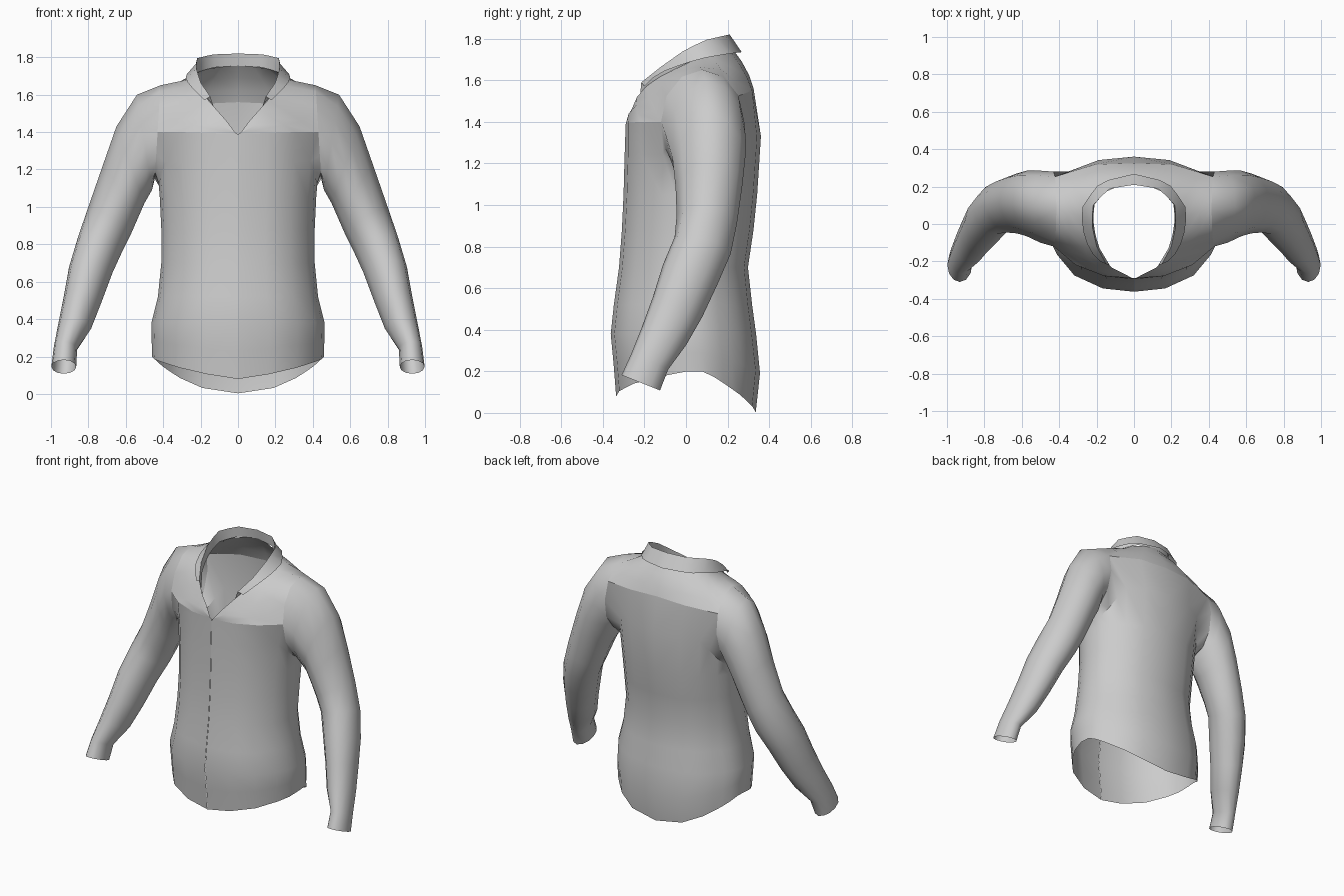
import bpy, math
from mathutils import Vector as V

if "Cube" in bpy.data.objects:
    bpy.data.objects.remove(bpy.data.objects["Cube"])

grey = bpy.data.materials.new("grey_cloth")
grey.diffuse_color = (0.6, 0.6, 0.6, 1)
grey.use_nodes = True
grey.node_tree.nodes["Principled BSDF"].inputs["Base Color"].default_value = grey.diffuse_color


def loft(name, rows, closed=False, angle=50):
    """Skin a list of equal-length point rows and mirror the half across x."""
    n = len(rows[0])
    faces = []
    for r in range(len(rows) - 1):
        for i in range(n if closed else n - 1):
            j = (i + 1) % n
            faces.append((r * n + i, r * n + j, (r + 1) * n + j, (r + 1) * n + i))
    me = bpy.data.meshes.new(name)
    me.from_pydata([tuple(p) for row in rows for p in row], [], faces)
    me.materials.append(grey)
    ob = bpy.data.objects.new(name, me)
    bpy.context.collection.objects.link(ob)
    m = ob.modifiers.new("mirror", 'MIRROR')
    m.merge_threshold = 0.0004
    bpy.context.view_layer.objects.active = ob
    ob.select_set(True)
    bpy.ops.object.shade_smooth_by_angle(angle=math.radians(angle))
    ob.select_set(False)
    return ob


def resample(pts, n):
    """Even points along a polyline."""
    pts = [V(p) for p in pts]
    d = [0]
    for a, b in zip(pts, pts[1:]):
        d.append(d[-1] + (b - a).length)
    out = []
    for k in range(n):
        t = d[-1] * k / (n - 1)
        i = max(j for j in range(len(pts) - 1) if d[j] <= t + 1e-9)
        out.append(pts[i].lerp(pts[i + 1], (t - d[i]) / (d[i + 1] - d[i])))
    return out


def armhole(deg):
    """Oval armhole, squarer at the lower front."""
    s, c = math.sin(math.radians(deg)), math.cos(math.radians(deg))
    if 90 < deg < 180:
        s = s ** 0.7
    return V((0.43 - 0.015 * c, 0.08 - 0.2 * s, 1.4 + 0.25 * c))


# Torso sizes: height, half width, front y, back y
SIZES = [(0, .44, -.33, .335), (.2, .46, -.345, .357), (.38, .463, -.362, .337),
         (.52, .428, -.347, .318), (.7, .41, -.322, .298), (.95, .41, -.303, .335),
         (1.32, .44, -.293, .362), (1.6, .42, -.27, .32)]


def size_at(z):
    for a, b in zip(SIZES, SIZES[1:]):
        if z <= b[0]:
            t = (z - a[0]) / (b[0] - a[0])
            return [p + (q - p) * t for p, q in zip(a[1:], b[1:])]


def on_torso(u, w, z):
    hw, yf, yb = size_at(z)
    mid = (yf + yb) / 2
    return V((max(u * hw, 0.001 if w < 0 else 0), mid + w * (yb - yf) / 2, z))


# Shirt body: columns from front opening round the side to the back centre
SECTION = [(0, -1), (.36, -.95), (.69, -.75), (.89, -.43), (.97, -.22), (1, 0), (.99, .2),
           (.95, .36), (.88, .5), (.79, .63), (.69, .76), (.43, .94), (0, 1)]
HEM = [.08, .105, .14, .17, .185, .2, .2, .175, .145, .115, .085, .032, .003]
chest = [V((.001, -.29, 1.39)), V((.16, -.278, 1.395)), V((.31, -.22, 1.4))]
back_seam = [V((.21, .318, 1.55)), V((0, .325, 1.56))]
top = chest + [armhole(a) for a in range(90, 301, 30)] + back_seam
rows = [top]
for f in (.55, 0):
    rows.append([on_torso(u, w, 1.05 + (p.z - 1.05) * f) for (u, w), p in zip(SECTION, top)])
for z in (.88, .7, .52, .38):
    rows.append([on_torso(u, w, z) for u, w in SECTION])
for f in (.5, 0):
    rows.append([on_torso(u, w, h + (.38 - h) * f) for (u, w), h in zip(SECTION, HEM)])
loft("shirt_body", rows)

# Shoulder yoke: from neckline out to chest seam, armhole and back seam
neck = resample([(.015, -.289, 1.392), (.045, -.268, 1.44), (.09, -.25, 1.495), (.15, -.215, 1.555),
                 (.19, -.12, 1.62), (.22, 0, 1.68), (.215, .1, 1.72), (.14, .19, 1.745),
                 (0, .22, 1.755)], 11)
edge = chest + [armhole(a) for a in range(90, -61, -30)] + back_seam
rows = []
for t in (0, .33, .67, 1):
    puff = 4 * t * (1 - t)
    row = []
    for k, (a, b) in enumerate(zip(neck, edge)):
        p = a.lerp(b, t)
        if k:
            p.y += puff * (.015 if p.y > .1 else -.01 if p.y < 0 else 0)
        row.append(p)
    rows.append(row)
loft("shoulder_yoke", rows)

# Sleeves: outer x,z / inner x,z / front y, back y / forward tilt
SLEEVE = [(.54, 1.60, .46, 1.09, -.10, .285, 0), (.65, 1.43, .50, 1.02, -.065, .285, 0),
          (.72, 1.23, .535, .94, -.05, .27, 0), (.80, 1.0, .57, .86, -.045, .245, .02),
          (.855, .84, .615, .77, -.055, .215, .04), (.903, .68, .67, .65, -.11, .15, .05),
          (.93, .53, .73, .49, -.16, .08, .045), (.96, .38, .785, .35, -.215, .0, .04),
          (.985, .25, .86, .24, -.265, -.085, .035), (.998, .145, .865, .145, -.31, -.125, .037)]
ANGLES = range(0, 360, 30)
rows = [[armhole(a) for a in ANGLES]]
for k, (ox, oz, ix, iz, yf, yb, tilt) in enumerate(SLEEVE):
    c = V(((ox + ix) / 2, (yf + yb) / 2, (oz + iz) / 2))
    u = V(((ox - ix) / 2, 0, (oz - iz) / 2))
    v = V((0, (yf - yb) / 2, tilt))
    row = []
    for a in ANGLES:
        # Upper arm is flatter on its outer front
        r = .89 if k < 4 and 0 < a < 90 else 1
        row.append(c + (u * math.cos(math.radians(a)) + v * math.sin(math.radians(a))) * r)
    rows.append(row)
loft("sleeves", rows, closed=True)

# Folded collar: neck line, fold line, outer edge
stand = [(.13, -.22, 1.535), (.19, -.12, 1.62), (.22, 0, 1.68), (.215, .1, 1.72),
         (.14, .19, 1.745), (0, .22, 1.755)]
fold = [(.148, -.215, 1.59), (.2, -.12, 1.665), (.226, 0, 1.75), (.218, .1, 1.795),
        (.14, .187, 1.815), (0, .21, 1.82)]
fall = [(.18, -.2, 1.57), (.24, -.14, 1.63), (.28, -.01, 1.68), (.275, .1, 1.71),
        (.18, .225, 1.73), (0, .268, 1.735)]
loft("collar", [resample(c, 11) for c in (stand, fold, fall)])
